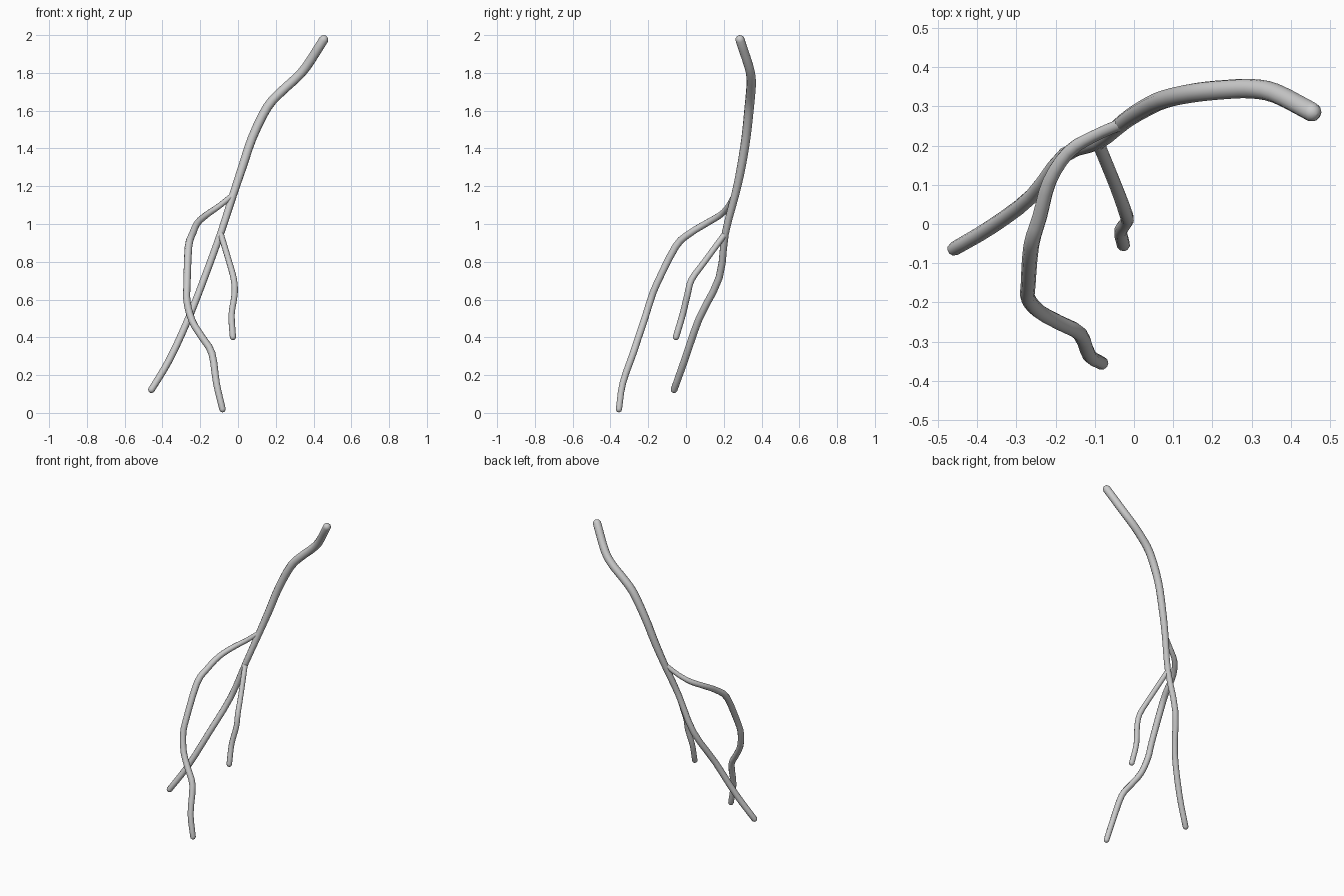
import bpy, math
from mathutils import Vector

if "Cube" in bpy.data.objects:
    bpy.data.objects.remove(bpy.data.objects["Cube"])


def catmull(a, b, c, d, t):
    return 0.5 * (2 * b + (c - a) * t + (2 * a - 5 * b + 4 * c - d) * t * t
                  + (3 * b - a - 3 * c + d) * t ** 3)


def smooth_path(pts, steps=3):
    p = [Vector(q) for q in pts]
    p = [2 * p[0] - p[1]] + p + [2 * p[-1] - p[-2]]
    out = []
    for i in range(1, len(p) - 2):
        out += [catmull(*p[i - 1:i + 3], s / steps) for s in range(steps)]
    return out + [p[-2]]


def round_tip(path):
    # dome added past the last ring, its radius closing to a point
    direction = (path[-1][0].xyz - path[-2][0].xyz).normalized()
    end, radius = path[-1]
    for deg in (30, 55, 75, 89):
        a = math.radians(deg)
        path.append((end + direction * radius * math.sin(a), radius * math.cos(a)))
    return path


def tube(name, pts, round_start):
    # each point is x, y, z, radius
    path = [(v.xyz, v.w) for v in smooth_path(pts)]
    path = round_tip(path)
    if round_start:
        path = round_tip(path[::-1])
    cu = bpy.data.curves.new(name, 'CURVE')
    cu.dimensions = '3D'
    cu.bevel_depth = 1.0
    cu.bevel_resolution = 3
    cu.use_fill_caps = True
    sp = cu.splines.new('POLY')
    sp.points.add(len(path) - 1)
    for pt, (co, r) in zip(sp.points, path):
        pt.co = (*co, 1)
        pt.radius = r
    ob = bpy.data.objects.new(name, cu)
    bpy.context.collection.objects.link(ob)
    bpy.ops.object.select_all(action='DESELECT')
    ob.select_set(True)
    bpy.context.view_layer.objects.active = ob
    bpy.ops.object.convert(target='MESH')
    bpy.ops.object.shade_smooth()


# main stem, from the thick upper end down to the lower left tip
tube("main_stem", [
    (.453, .286, 1.975, .025), (.362, .333, 1.833, .025), (.300, .345, 1.765, .025),
    (.235, .343, 1.706, .025), (.156, .335, 1.62, .025), (.077, .318, 1.46, .024),
    (.024, .293, 1.304, .023), (-.024, .262, 1.16, .021), (-.092, .208, .95, .019),
    (-.177, .176, .717, .019), (-.262, .070, .50, .019), (-.362, -.006, .283, .019),
    (-.458, -.063, .123, .018)], True)

# long side branch that bows left and forward to the ground
tube("long_branch", [
    (-.025, .258, 1.155, .015), (-.10, .225, 1.095, .015), (-.165, .185, 1.05, .017),
    (-.215, .11, 1.005, .018), (-.24, .02, .95, .019), (-.262, -.055, .88, .020),
    (-.270, -.156, .68, .019), (-.270, -.190, .59, .019), (-.242, -.223, .485, .019),
    (-.19, -.252, .40, .019), (-.138, -.28, .315, .019), (-.114, -.335, .156, .018),
    (-.082, -.355, .02, .017)], False)

# short twig on the right
tube("short_branch", [
    (-.092, .208, .95, .016), (-.047, .098, .80, .016), (-.022, .03, .706, .017),
    (-.018, .008, .627, .017), (-.034, -.018, .52, .017), (-.027, -.053, .402, .017)], False)
